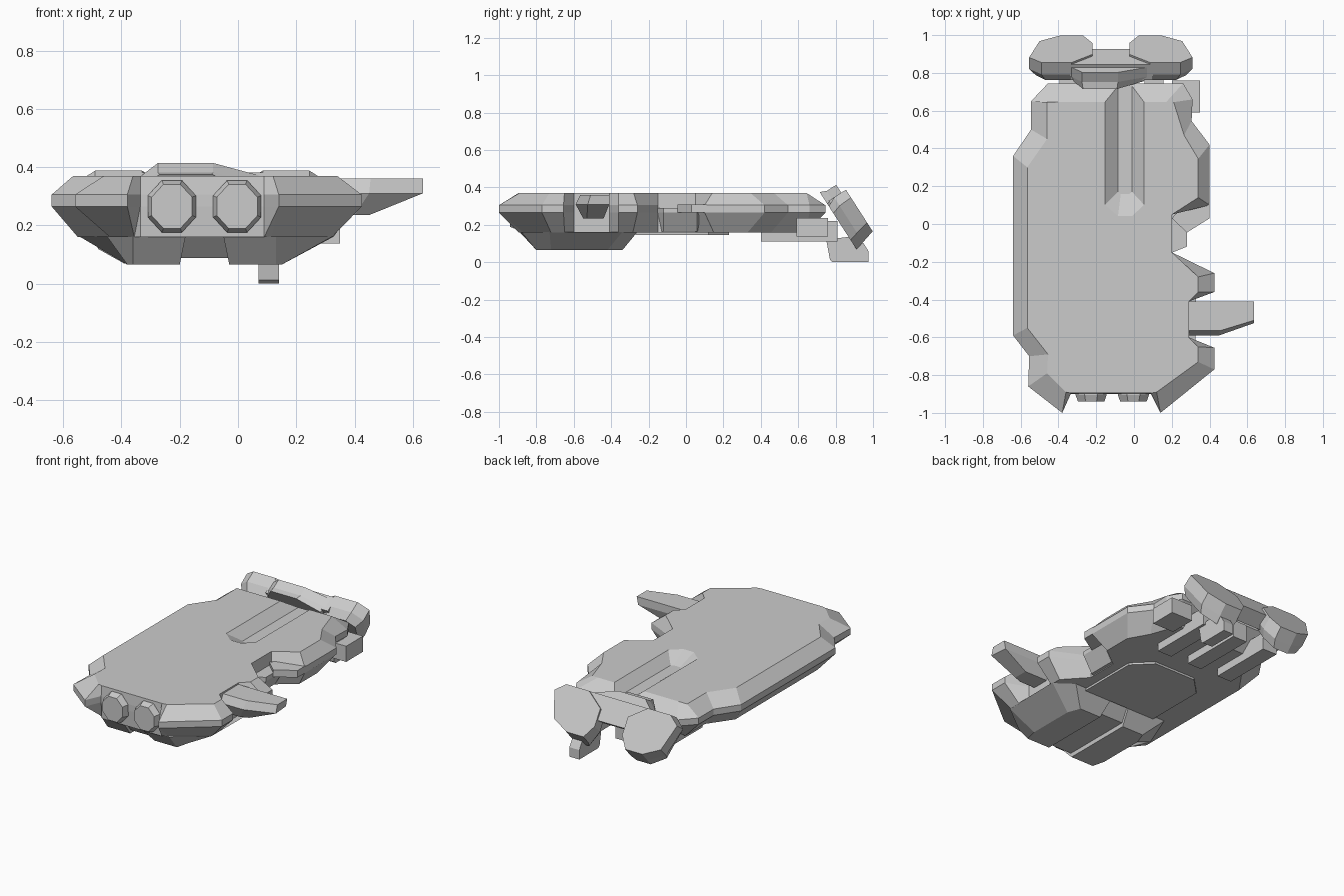
import bpy, bmesh, math

if "Cube" in bpy.data.objects:
    bpy.data.objects.remove(bpy.data.objects["Cube"])


def loft(name, loops):
    """Skin equal-length closed loops of 3D points and cap both ends."""
    bm = bmesh.new()
    rings = [[bm.verts.new(p) for p in loop] for loop in loops]
    n = len(rings[0])
    for a, b in zip(rings, rings[1:]):
        for i in range(n):
            j = (i + 1) % n
            bm.faces.new((a[i], a[j], b[j], b[i]))
    bm.faces.new(rings[0])
    bm.faces.new(rings[-1])
    bmesh.ops.remove_doubles(bm, verts=bm.verts, dist=1e-5)
    bmesh.ops.recalc_face_normals(bm, faces=bm.faces)
    me = bpy.data.meshes.new(name)
    bm.to_mesh(me)
    bm.free()
    ob = bpy.data.objects.new(name, me)
    bpy.context.collection.objects.link(ob)
    return ob


def at_z(pts, z):
    return [(x, y, z) for x, y in pts]


def flip(pts, cx):
    return [(2 * cx - x, y) for x, y in pts]


def box(name, x0, x1, y0, y1, z0, z1):
    r = [(x0, y0), (x1, y0), (x1, y1), (x0, y1)]
    return loft(name, [at_z(r, z0), at_z(r, z1)])


# Hull outline: outer x, y, then the matching point on the top face
hull = [
    (-.38, -1, -.36, -.89), (-.56, -.86, -.46, -.79), (-.555, -.70, -.455, -.69),
    (-.64, -.59, -.565, -.55), (-.64, .36, -.565, .30), (-.545, .50, -.46, .45),
    (-.545, .65, -.46, .645), (-.455, .745, -.40, .645), (.26, .745, .17, .645),
    (.31, .66, .21, .645), (.305, .545, .265, .47), (.40, .42, .34, .345),
    (.40, .10, .34, .14), (.20, .05, .20, .05), (.20, -.15, .20, -.15),
    (.425, -.26, .34, -.28), (.425, -.36, .34, -.36), (.29, -.41, .29, -.41),
    (.29, -.60, .29, -.60), (.425, -.655, .34, -.65), (.425, -.77, .34, -.73),
    (.14, -1, .12, -.89), (.09, -.90, .09, -.895), (-.335, -.90, -.335, -.895)]


def inset(k):
    return [(a + k * (c - a), b + k * (d - b)) for a, b, c, d in hull]


body = loft("hull", [at_z(inset(1.2), .16), at_z(inset(0), .265),
                     at_z(inset(0), .305), at_z(inset(1), .37)])

# Tapered groove in the top, open at the back
groove_floor = [(-.085, .17), (-.07, .16), (-.025, .16), (-.01, .17), (-.01, .9), (-.085, .9)]
groove_rim = [(-.155, .10), (-.085, .04), (-.01, .04), (.055, .10), (.055, .9), (-.155, .9)]
groove = loft("groove_cutter", [at_z(groove_floor, .315), at_z(groove_rim, .371),
                                at_z(groove_rim, .45)])
groove.hide_render = True
groove.hide_viewport = True
mod = body.modifiers.new("groove", "BOOLEAN")
mod.operation = "DIFFERENCE"
mod.object = groove
mod.solver = "EXACT"

# Twin keel blocks with a shallow channel between them
KX = -.115
low = [(-.03, -.80), (.13, -.80), (.15, -.72), (.15, -.42), (.12, -.34), (-.03, -.34)]
base_r = [(-.05, -.89), (.13, -.88), (.325, -.73), (.33, -.34), (.22, -.26), (-.05, -.26)]
base_l = [(-.18, -.89), (-.36, -.87), (-.45, -.72), (-.545, -.50), (-.45, -.26), (-.18, -.26)]
loft("keel_right", [at_z(base_r, .162), at_z(low, .065)])
loft("keel_left", [at_z(base_l, .162), at_z(flip(low, KX), .065)])
loft("keel_channel", [
    at_z([(-.20, -.88), (-.03, -.88), (-.03, -.27), (-.20, -.27)], .17),
    at_z([(-.20, -.80), (-.03, -.80), (-.03, -.34), (-.20, -.34)], .088)])

# Belly plate behind the keel
plate = [(-.37, -.27), (.14, -.27), (.14, .12), (.03, .23), (-.26, .23), (-.37, .12)]
loft("belly_plate", [at_z(plate, .17), at_z(plate, .147)])


# Two octagonal nozzles on the front plate
def octagon(cx, r, y):
    angles = [math.radians(22.5 + 45 * k) for k in range(8)]
    return [(cx + .92 * r * math.cos(a), y, .265 + r * math.sin(a)) for a in angles]


for i, cx in enumerate((-.227, -.003)):
    loft("front_nozzle_%d" % (i + 1),
         [octagon(cx, .097, -.88), octagon(cx, .097, -.905), octagon(cx, .082, -.94)])

# Side arm in the right notch
arm_top = [(.27, -.41), (.635, -.41), (.635, -.51), (.455, -.565), (.27, -.565)]
arm_mid = [(.27, -.41), (.625, -.41), (.635, -.525), (.45, -.59), (.27, -.59)]
arm_low = [(.27, -.44), (.45, -.44), (.45, -.53), (.40, -.55), (.27, -.55)]
loft("side_arm", [at_z(arm_low, .235), at_z(arm_mid, .31), at_z(arm_top, .36)])

# Low ledge and fin in the second notch
ledge_top = [(.18, .08), (.28, .06), (.28, -.04), (.28, -.12), (.18, -.16)]
ledge_low = [(.18, .08), (.22, .06), (.22, -.04), (.22, -.12), (.18, -.14)]
loft("notch_ledge", [at_z(ledge_low, .165), at_z(ledge_top, .265), at_z(ledge_top, .29)])
fin = [(.20, .03), (.28, -.045), (.40, .03), (.40, .11), (.30, .14)]
loft("notch_fin", [at_z(fin, z) for z in (.265, .31)])


# Rear bumper, built in a tilted frame: x, down the slope, out from the slope
def tilt(pts, w):
    return [(x, .855 + .54 * u + .84 * w, .388 - .84 * u + .54 * w) for x, u in pts]


BX = -.1225
pad = [(-.49, 0), (-.33, 0), (-.22, .08), (-.22, .19), (-.27, .265),
       (-.39, .265), (-.50, .21), (-.555, .05)]
pad_back = [(-.47, .025), (-.33, .025), (-.25, .09), (-.25, .21), (-.29, .30),
            (-.39, .30), (-.48, .24), (-.52, .07)]
for side, f in (("left", lambda p: p), ("right", lambda p: flip(p, BX))):
    mid = [(x, u * 1.08) for x, u in f(pad)]
    loft("rear_pad_" + side, [tilt(f(pad), 0), tilt(mid, -.075), tilt(f(pad_back), -.125)])
bar = [(-.34, 0), (.10, 0), (.10, .15), (-.34, .15)]
loft("rear_bar", [tilt(bar, -.012), tilt(bar, -.11)])
cap = [(-.33, 0), (-.275, -.05), (-.085, -.05), (.07, 0), (.05, .08), (-.30, .08)]
cap_back = [(-.32, .01), (-.27, -.065), (-.09, -.065), (.05, .01), (.04, .08), (-.29, .08)]
loft("rear_cap", [tilt(cap, -.03), tilt(cap, -.09), tilt(cap_back, -.125)])

# Beams, side box and foot under the rear
for i, x in enumerate((.105, -.12, -.345)):
    box("rear_beam_%d" % (i + 1), x - .05, x + .05, .40, .81, .11, .22)
box("side_box", .20, .35, .59, .76, .137, .237)
foot = [(.75, .12), (.77, .012), (.785, 0), (.975, 0), (.975, .06), (.95, .10), (.90, .14)]
loft("foot", [[(x, y, z) for y, z in foot] for x in (.07, .14)])
